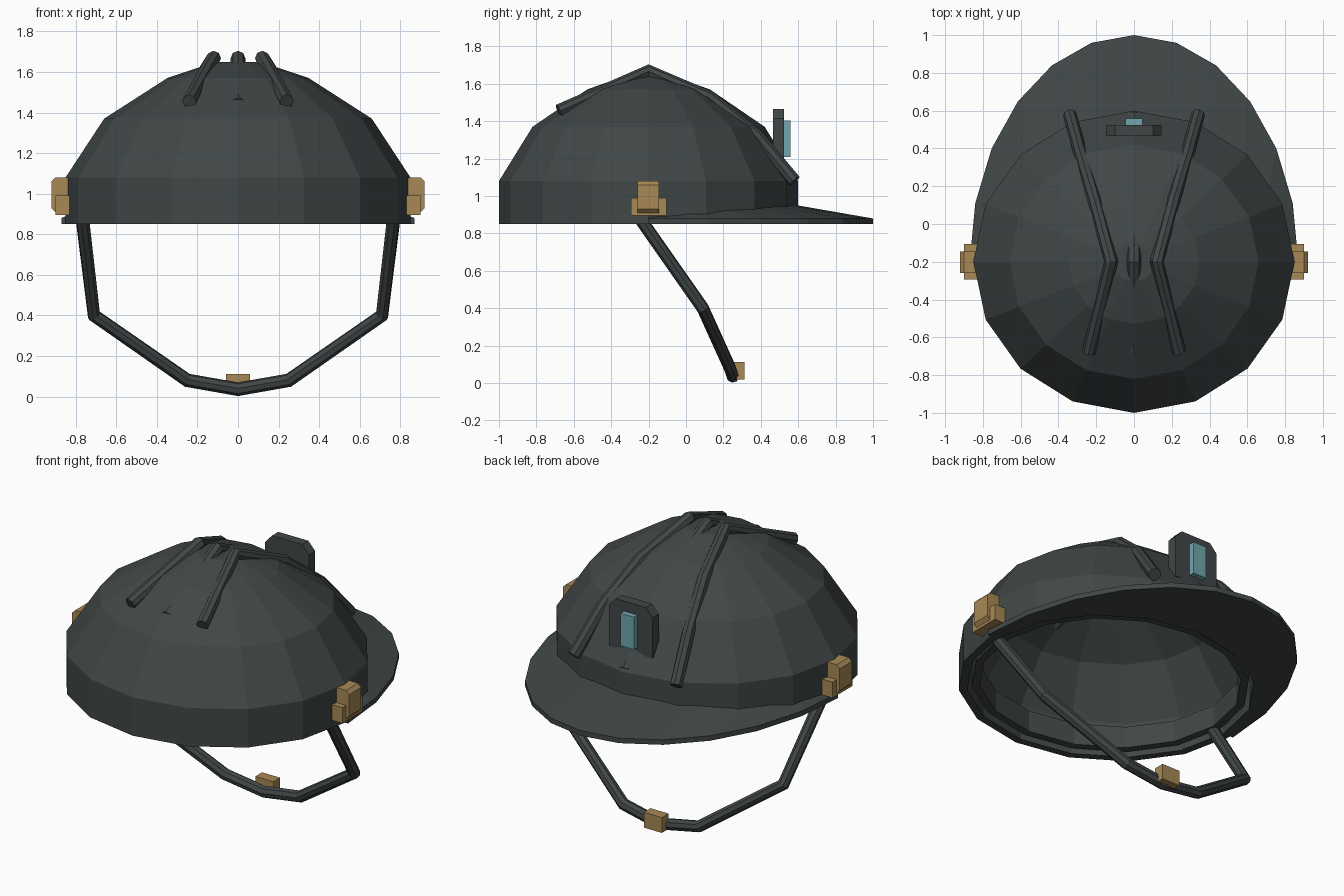
import bpy, bmesh, math
from mathutils import Vector

if "Cube" in bpy.data.objects:
    bpy.data.objects.remove(bpy.data.objects["Cube"])


def material(name, rgb):
    m = bpy.data.materials.new(name)
    m.diffuse_color = (*rgb, 1)
    m.use_nodes = True
    m.node_tree.nodes["Principled BSDF"].inputs["Base Color"].default_value = m.diffuse_color
    return m


DARK = material("dark slate", (0.052, 0.062, 0.062))
BRASS = material("brass", (0.39, 0.25, 0.09))
TEAL = material("teal glass", (0.16, 0.39, 0.43))
CY, RX, RY = -0.2, 0.85, 0.8     # shell centre and half-widths


def finish(name, bm, mat):
    bmesh.ops.recalc_face_normals(bm, faces=bm.faces)
    me = bpy.data.meshes.new(name)
    bm.to_mesh(me)
    bm.free()
    me.materials.append(mat)
    ob = bpy.data.objects.new(name, me)
    bpy.context.collection.objects.link(ob)
    return ob


def lathe(name, profile, mat, closed=False, sides=16):
    """Elliptical turned shape; open profiles get capped at both ends."""
    bm = bmesh.new()
    rings = []
    for r, z in profile:
        rings.append([bm.verts.new((RX * r * math.sin(math.tau * i / sides),
                                    CY + RY * r * math.cos(math.tau * i / sides), z))
                      for i in range(sides)])
    pairs = list(zip(rings, rings[1:]))
    if closed:
        pairs.append((rings[-1], rings[0]))
    for a, b in pairs:
        for i in range(sides):
            j = (i + 1) % sides
            bm.faces.new((a[i], a[j], b[j], b[i]))
    if not closed:
        bm.faces.new(rings[0])
        bm.faces.new(rings[-1])
    return finish(name, bm, mat)


def prism(name, outline, axis, lo, hi, mat):
    """Extrude an outline of (u, z) pairs along x or y."""
    bm = bmesh.new()
    place = (lambda u, z, d: (d, u, z)) if axis == "x" else (lambda u, z, d: (u, d, z))
    a = [bm.verts.new(place(u, z, lo)) for u, z in outline]
    b = [bm.verts.new(place(u, z, hi)) for u, z in outline]
    bm.faces.new(a)
    bm.faces.new(b)
    n = len(a)
    for i in range(n):
        j = (i + 1) % n
        bm.faces.new((a[i], a[j], b[j], b[i]))
    return finish(name, bm, mat)


def rect(u0, u1, z0, z1):
    return [(u0, z0), (u1, z0), (u1, z1), (u0, z1)]


def tube(name, points, radius, mat):
    """Eight-sided rod along a polyline."""
    cu = bpy.data.curves.new(name, "CURVE")
    cu.dimensions = "3D"
    cu.bevel_depth = radius
    cu.bevel_resolution = 2
    cu.use_fill_caps = True
    sp = cu.splines.new("POLY")
    sp.points.add(len(points) - 1)
    for p, co in zip(sp.points, points):
        p.co = (*co, 1)
    sp.use_smooth = False
    cu.materials.append(mat)
    ob = bpy.data.objects.new(name, cu)
    bpy.context.collection.objects.link(ob)
    bpy.ops.object.select_all(action="DESELECT")
    ob.select_set(True)
    bpy.context.view_layer.objects.active = ob
    bpy.ops.object.convert(target="MESH")
    return ob


# Faceted shell with wall thickness, and the sweat band inside it
lathe("shell", [(0.13, 1.65), (0.41, 1.57), (0.776, 1.37), (1, 1.08), (1, 0.85),
                (0.945, 0.85), (0.945, 1.06), (0.73, 1.33), (0.38, 1.52), (0.1, 1.595)], DARK)
lathe("sweat_band", [(0.915, 0.87), (0.915, 1.0), (0.86, 1.0), (0.86, 0.87)], DARK, closed=True)

# Brim: half ellipse wrapped around the back of the shell
bm = bmesh.new()
rows = []
for i in range(13):
    a = math.radians(-90 + 15 * i)
    s, c = math.sin(a), math.cos(a)
    inner = (RX * 0.96 * s, CY + RY * 0.96 * c)
    outer = (0.87 * s, CY + 1.2 * c)
    z_in = 0.9 + 0.055 * c
    rows.append([bm.verts.new(p) for p in ((*inner, 0.85), (*outer, 0.85),
                                           (*outer, 0.88), (*inner, z_in))])
for p, q in zip(rows, rows[1:]):
    for k in range(4):
        m = (k + 1) % 4
        bm.faces.new((p[k], p[m], q[m], q[k]))
bm.faces.new(rows[0])
bm.faces.new(rows[-1])
finish("brim", bm, DARK)

# Ribs over the crown
for side, label in ((-1, "left"), (1, "right")):
    tube("rib_" + label, [(side * x, y, z) for x, y, z in (
        (0.24, -0.68, 1.455), (0.12, -0.2, 1.668), (0.21, 0.13, 1.525),
        (0.285, 0.38, 1.32), (0.34, 0.58, 1.08))], 0.036, DARK)
tube("rib_middle", [(0, -0.67, 1.44), (0, -0.2, 1.668), (0, 0.15, 1.5), (0, 0.57, 1.08)],
     0.036, DARK)

# Lamp with chamfered housing and glass
prism("lamp_housing", [(-0.145, 1.17), (0.145, 1.17), (0.145, 1.415), (0.1, 1.465),
                       (-0.1, 1.465), (-0.145, 1.415)], "y", 0.465, 0.525, DARK)
prism("lamp_glass", rect(-0.045, 0.045, 1.21, 1.405), "y", 0.52, 0.558, TEAL)

# Side buckles: wide base plus taller chamfered clip
for side, label in ((-1, "left"), (1, "right")):
    prism("buckle_base_" + label, rect(-0.295, -0.105, 0.895, 0.99), "x",
          side * 0.78, side * 0.9, BRASS)
    clip = [(0.8, 0.91), (0.9, 0.91), (0.92, 0.93), (0.92, 1.06), (0.9, 1.08), (0.8, 1.08)]
    prism("buckle_clip_" + label, [(side * x, z) for x, z in clip], "y", -0.26, -0.145, BRASS)

# Chin strap and its clasp
half = [(0.77, -0.26, 0.9), (0.71, 0.09, 0.4), (0.25, 0.235, 0.08), (0, 0.25, 0.036)]
tube("chin_strap", [(-x, y, z) for x, y, z in half] + half[-2::-1], 0.034, DARK)
prism("strap_clasp", rect(-0.06, 0.06, 0.02, 0.112), "y", 0.25, 0.314, BRASS)
